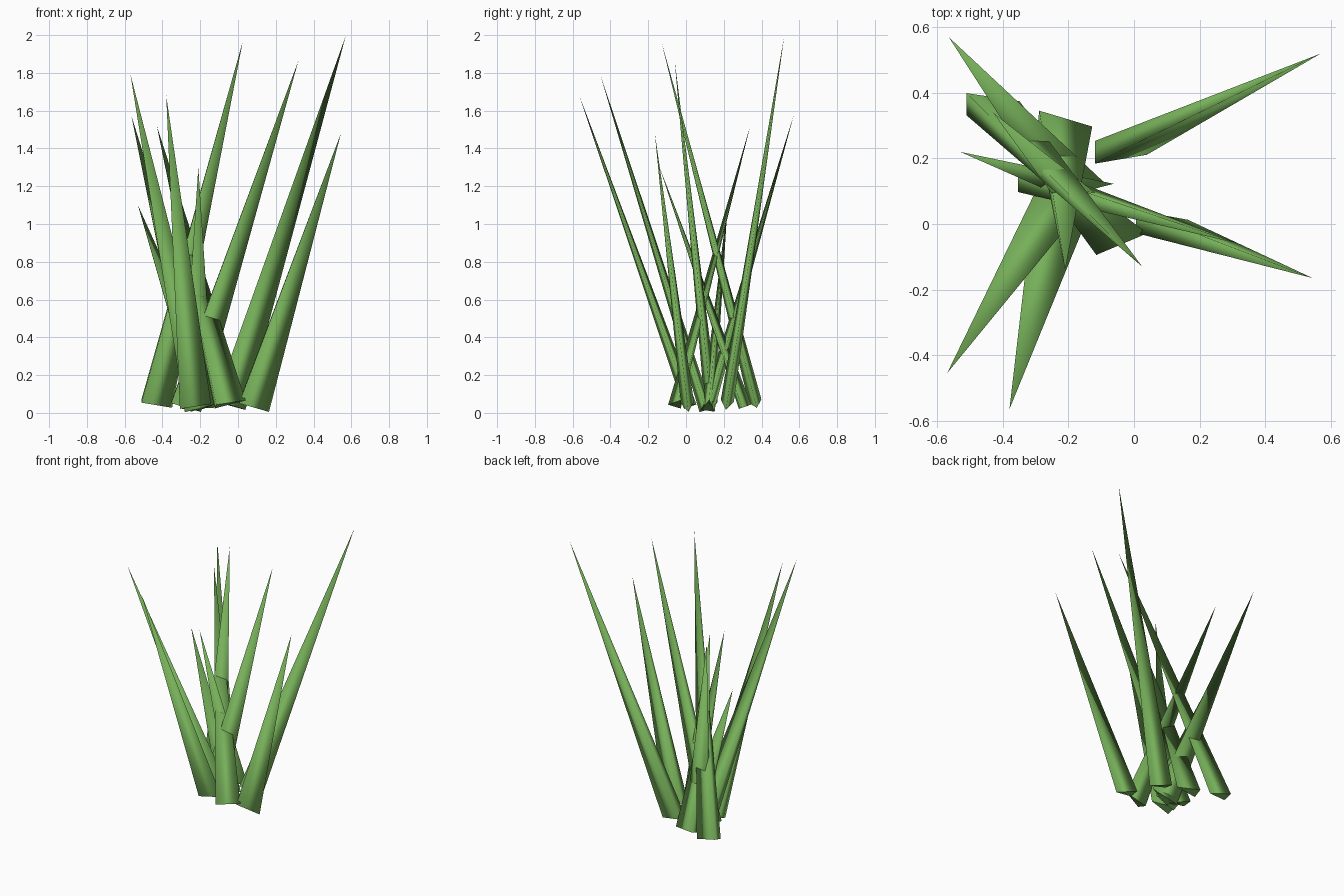
import bpy
import bmesh
import math
from mathutils import Vector

cube = bpy.data.objects.get("Cube")
if cube:
    bpy.data.objects.remove(cube, do_unlink=True)

green = bpy.data.materials.new("leaf_green")
green.use_nodes = True
green.diffuse_color = (0.18, 0.43, 0.10, 1)
green.node_tree.nodes["Principled BSDF"].inputs["Base Color"].default_value = green.diffuse_color

HALF_WIDTH = 0.083
HALF_DEPTH = 0.035


def blade(name, base, tip, turn=0):
    """Long three-sided spike: thin triangular foot tapering to a point."""
    base, tip = Vector(base), Vector(tip)
    axis = (tip - base).normalized()
    angle = math.radians(turn)
    across = Vector((math.cos(angle), math.sin(angle), 0))
    across = (across - axis * across.dot(axis)).normalized()
    depth = axis.cross(across)

    bm = bmesh.new()
    foot = [bm.verts.new(base + across * HALF_WIDTH * s + depth * HALF_DEPTH * t)
            for s, t in ((1, 0), (-1, 1), (-1, -1))]
    point = bm.verts.new(tip)
    for i in range(3):
        side = bm.faces.new((foot[i], foot[(i + 1) % 3], point))
        side.smooth = True
    bm.faces.new(foot[::-1])
    bmesh.ops.recalc_face_normals(bm, faces=bm.faces)

    mesh = bpy.data.meshes.new(name)
    bm.to_mesh(mesh)
    bm.free()
    mesh.materials.append(green)
    obj = bpy.data.objects.new(name, mesh)
    bpy.context.collection.objects.link(obj)


# Tall blades
blade("blade_tall_center", (-0.43, 0.37, 0.045), (0.025, -0.13, 1.965))
blade("blade_tall_inner_left", (-0.275, 0.135, 0.03), (0.32, -0.06, 1.865))
blade("blade_tall_back_left", (-0.04, 0.215, 0.04), (0.57, 0.52, 1.995))
blade("blade_tall_front_right", (-0.20, 0.10, 0.03), (-0.57, -0.455, 1.795))
blade("blade_tall_front", (-0.225, 0.02, 0.04), (-0.38, -0.565, 1.68))

# Medium blades
blade("blade_medium_left", (0.085, 0.01, 0.03), (0.545, -0.165, 1.48))
blade("blade_medium_back_right", (-0.17, 0.12, 0.035), (-0.565, 0.57, 1.575))
blade("blade_medium_right", (-0.04, -0.045, 0.05), (-0.43, 0.34, 1.52), 8)

# Short blades
blade("blade_short_front", (-0.21, 0.305, 0.03), (-0.21, -0.14, 1.30), -6)
blade("blade_short_right", (-0.14, 0.12, 0.04), (-0.53, 0.22, 1.10))
